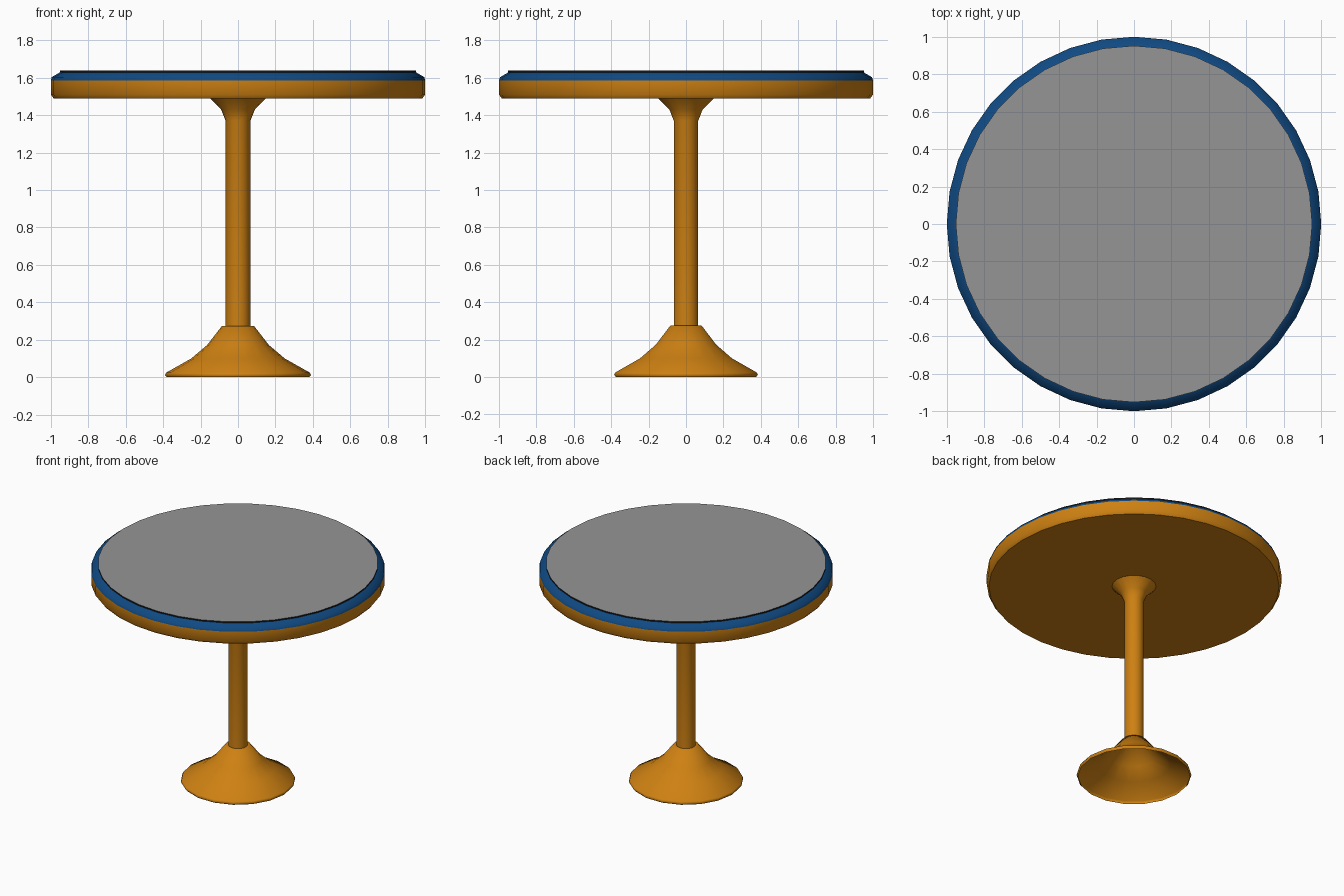
import bpy, bmesh
from math import cos, sin, pi, radians

if "Cube" in bpy.data.objects:
    bpy.data.objects.remove(bpy.data.objects["Cube"])


def material(name, rgb):
    m = bpy.data.materials.new(name)
    m.diffuse_color = (*rgb, 1)
    m.use_nodes = True
    m.node_tree.nodes["Principled BSDF"].inputs["Base Color"].default_value = m.diffuse_color
    return m


def lathe(name, profile, sides, mat, cap_start=False, cap_end=False, angle=50):
    """Revolve (radius, z) points, listed bottom to top, around z."""
    bm = bmesh.new()
    rings = [[bm.verts.new((r * cos(2 * pi * i / sides), r * sin(2 * pi * i / sides), z))
              for i in range(sides)] for r, z in profile]
    for a, b in zip(rings, rings[1:]):
        for i in range(sides):
            j = (i + 1) % sides
            bm.faces.new((a[i], a[j], b[j], b[i]))
    if cap_start:
        bm.faces.new(rings[0][::-1])
    if cap_end:
        bm.faces.new(rings[-1])
    mesh = bpy.data.meshes.new(name)
    bm.to_mesh(mesh)
    bm.free()
    obj = bpy.data.objects.new(name, mesh)
    bpy.context.collection.objects.link(obj)
    mesh.materials.append(mat)
    bpy.ops.object.select_all(action='DESELECT')
    obj.select_set(True)
    bpy.context.view_layer.objects.active = obj
    bpy.ops.object.shade_smooth_by_angle(angle=radians(angle))
    return obj


wood = material("orange_wood", (0.62, 0.22, 0.006))
blue = material("blue_trim", (0.005, 0.068, 0.228))
grey = material("grey_surface", (0.3, 0.3, 0.3))
dark = material("dark_edge", (0.008, 0.008, 0.008))

# Hollow flared foot, open underneath
lathe("foot", [(0.38, 0), (0.39, 0.012), (0.383, 0.025), (0.25, 0.1), (0.165, 0.172),
               (0.085, 0.275), (0.066, 0.275)], 18, wood, angle=80)

# Column with flared collar under the top
lathe("column", [(0.066, 0.27), (0.066, 1.37), (0.09, 1.43), (0.15, 1.49)], 18, wood)

# Round tabletop: wooden body, blue rim, grey surface with a thin dark edge
lathe("tabletop_body", [(0.985, 1.49), (1.0, 1.51), (1.0, 1.585)], 36, wood, cap_start=True)
lathe("tabletop_rim", [(1.0, 1.585), (0.995, 1.603), (0.952, 1.628)], 36, blue)
surface = lathe("tabletop_surface", [(0.952, 1.628), (0.952, 1.638)], 36, dark, cap_end=True)
surface.data.materials.append(grey)
surface.data.polygons[-1].material_index = 1
